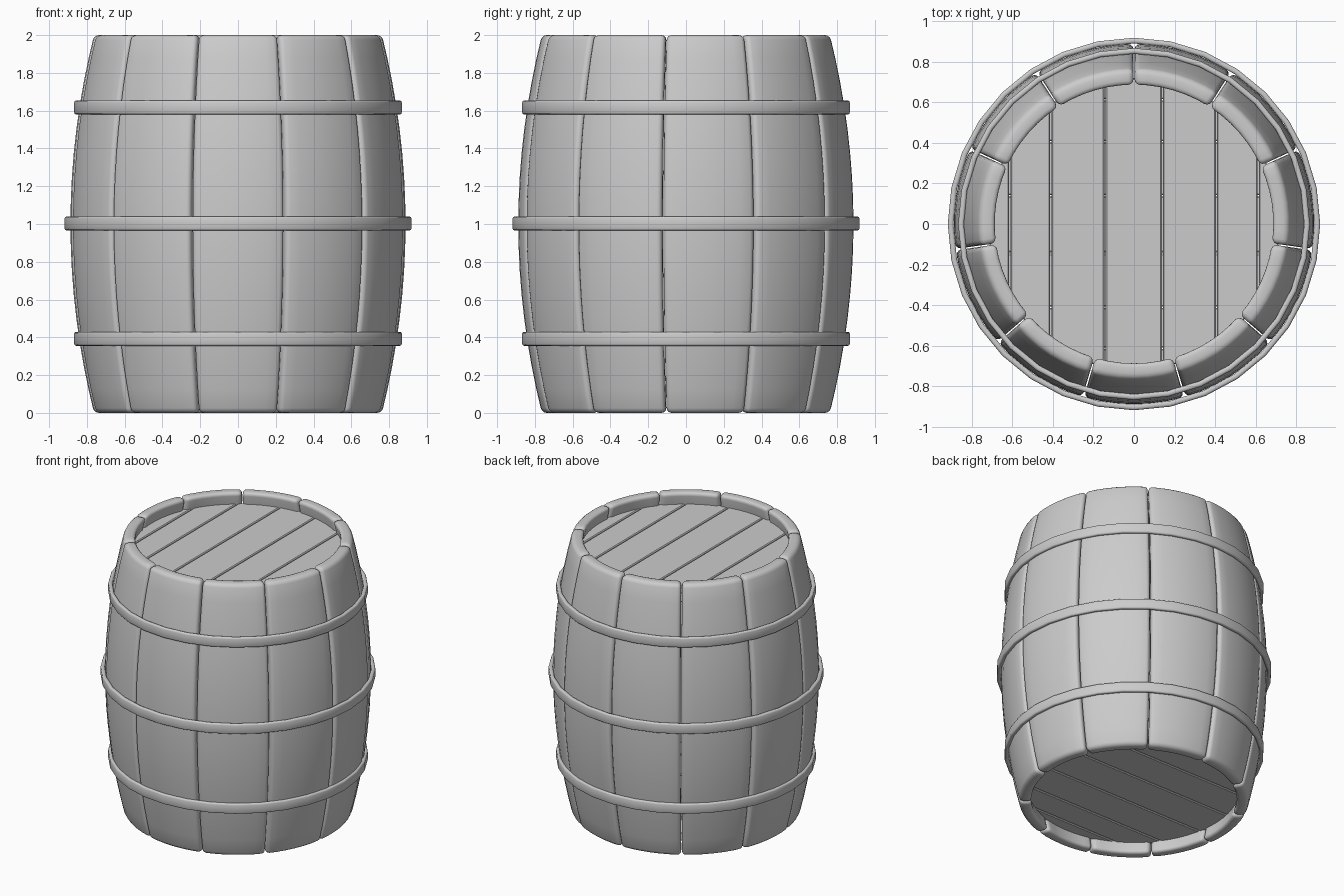
import bpy, bmesh, math
from math import sin, cos, pi, sqrt, asin

if "Cube" in bpy.data.objects:
    bpy.data.objects.remove(bpy.data.objects["Cube"])

STAVES = 11


def make_object(name, bm, bevel, segments, smooth=True):
    bmesh.ops.recalc_face_normals(bm, faces=bm.faces)
    mesh = bpy.data.meshes.new(name)
    bm.to_mesh(mesh)
    bm.free()
    for p in mesh.polygons:
        p.use_smooth = smooth
    ob = bpy.data.objects.new(name, mesh)
    bpy.context.collection.objects.link(ob)
    add_bevel(ob, bevel, segments)
    return ob


def add_bevel(ob, width, segments):
    mod = ob.modifiers.new("bevel", 'BEVEL')
    mod.width = width
    mod.segments = segments
    mod.limit_method = 'ANGLE'
    mod.angle_limit = math.radians(40)


def bulge(z):
    # outer radius of the barrel at a height
    return 0.888 - 0.125 * (z - 1) ** 2


# Staves: one curved board lofted along the height, repeated around z
bm = bmesh.new()
half = pi / STAVES - 0.004
steps, levels, thick = 6, 16, 0.082
rings = []
for k in range(levels + 1):
    z = 2 * k / levels
    ring = []
    for r, order in ((bulge(z), 1), (bulge(z) - thick, -1)):
        for i in range(steps + 1):
            a = -pi / 2 + order * half * (2 * i / steps - 1)
            ring.append(bm.verts.new((r * cos(a), r * sin(a), z)))
    rings.append(ring)
n = len(rings[0])
for lo, hi in zip(rings, rings[1:]):
    for i in range(n):
        j = (i + 1) % n
        bm.faces.new((lo[i], lo[j], hi[j], hi[i]))
for ring in (rings[0], rings[-1]):
    for i in range(steps):
        bm.faces.new((ring[i], ring[i + 1], ring[n - 2 - i], ring[n - 1 - i]))
first = make_object("stave_1", bm, 0.026, 3)
for s in range(1, STAVES):
    ob = bpy.data.objects.new(f"stave_{s + 1}", first.data)
    bpy.context.collection.objects.link(ob)
    ob.rotation_euler.z = s * 2 * pi / STAVES
    add_bevel(ob, 0.026, 3)


# Hoops: flat bands around the staves
def hoop(name, z, outer, sides=32, height=0.074, width=0.028):
    bm = bmesh.new()
    loops = []
    for r, dz in ((outer, -1), (outer, 1), (outer - width, 1), (outer - width, -1)):
        loops.append([bm.verts.new((r * cos(2 * pi * i / sides), r * sin(2 * pi * i / sides),
                                    z + dz * height / 2)) for i in range(sides)])
    for k in range(4):
        a, b = loops[k], loops[(k + 1) % 4]
        for i in range(sides):
            j = (i + 1) % sides
            bm.faces.new((a[i], a[j], b[j], b[i]))
    make_object(name, bm, 0.01, 2)


hoop("lower_hoop", 0.392, 0.867)
hoop("middle_hoop", 1.003, 0.918)
hoop("upper_hoop", 1.617, 0.867)


# Heads: planks cut to a circle, with narrow grooves between them
def head(name, z0, z1, turn):
    R, gap = 0.72, 0.003
    cuts = [-R, -0.613, -0.41, -0.143, 0.14, 0.406, 0.612, R]
    for k, (x0, x1) in enumerate(zip(cuts, cuts[1:])):
        x0 += gap
        x1 -= gap
        a0, a1 = asin(x0 / R), asin(x1 / R)
        arc = [a0 + (a1 - a0) * i / 6 for i in range(7)]
        pts = [(R * sin(a), R * cos(a)) for a in arc]
        pts += [(x, -y) for x, y in reversed(pts)]
        bm = bmesh.new()
        face = bm.faces.new([bm.verts.new((x, y, z0)) for x, y in pts])
        up = bmesh.ops.extrude_face_region(bm, geom=[face])["geom"]
        bmesh.ops.translate(bm, vec=(0, 0, z1 - z0),
                            verts=[v for v in up if isinstance(v, bmesh.types.BMVert)])
        ob = make_object(f"{name}_plank_{k + 1}", bm, 0.006, 1, smooth=False)
        ob.rotation_euler.z = turn


head("top", 1.85, 1.91, 0)
head("bottom", 0.09, 0.15, pi / 2)
